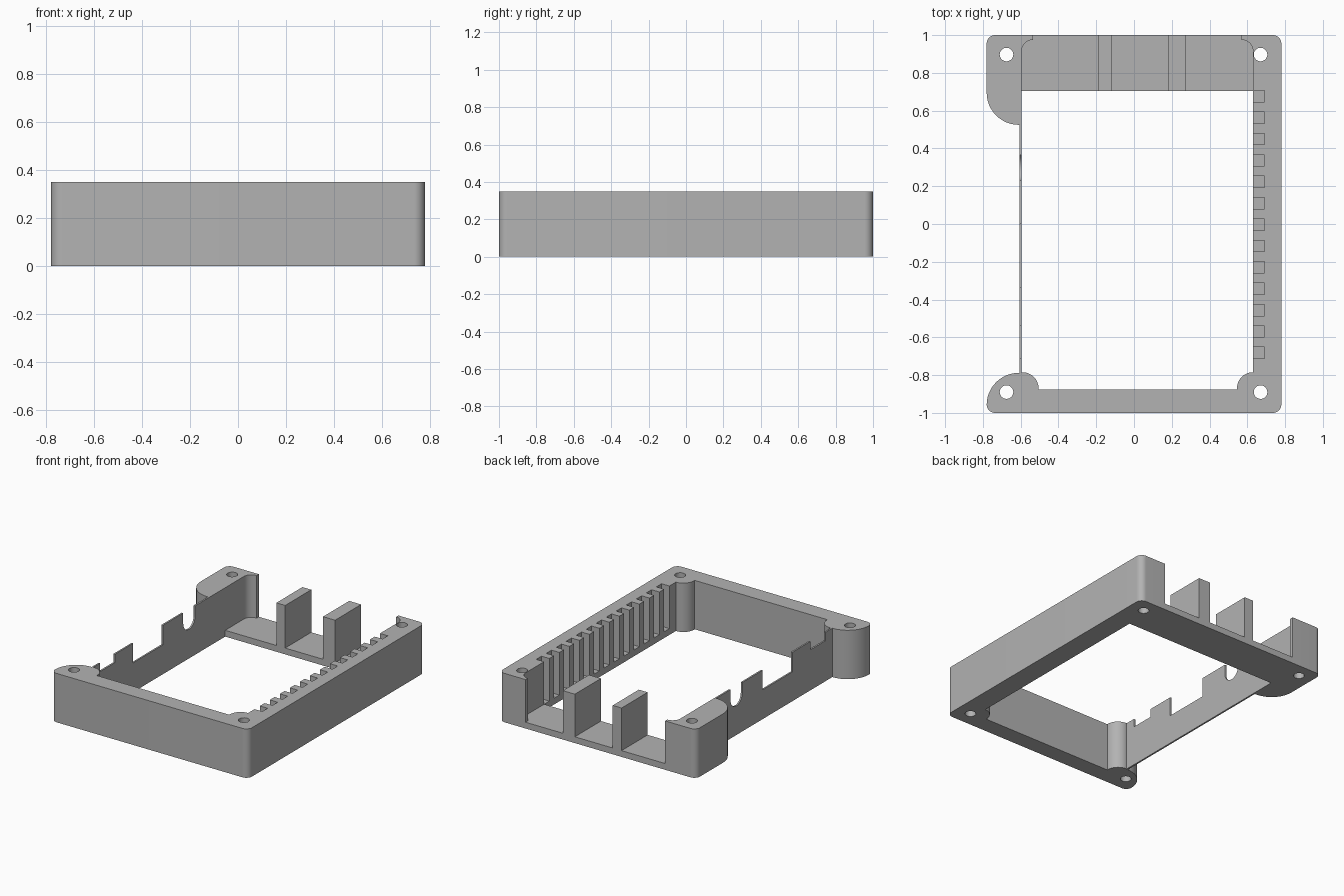
import bpy
import bmesh
from math import sin, cos, radians
from mathutils import Vector

HEIGHT = 0.35
FLOOR = 0.045

if "Cube" in bpy.data.objects:
    bpy.data.objects.remove(bpy.data.objects["Cube"], do_unlink=True)

grey = bpy.data.materials.new("plain grey")
grey.use_nodes = True
grey.diffuse_color = (0.45, 0.45, 0.45, 1)
grey.node_tree.nodes["Principled BSDF"].inputs["Base Color"].default_value = grey.diffuse_color


def arc(cx, cy, r, start, end, steps=12):
    angles = [radians(start + (end - start) * i / steps) for i in range(steps + 1)]
    return [(cx + r * cos(a), cy + r * sin(a)) for a in angles]


def prism(name, points, low, high, along="z"):
    """Extrude a flat outline along z, or a (y, z) outline along x."""
    bm = bmesh.new()
    place = (lambda p: (p[0], p[1], low)) if along == "z" else (lambda p: (low, p[0], p[1]))
    face = bm.faces.new([bm.verts.new(place(p)) for p in points])
    extruded = bmesh.ops.extrude_face_region(bm, geom=[face])["geom"]
    shift = Vector((0, 0, high - low)) if along == "z" else Vector((high - low, 0, 0))
    bmesh.ops.translate(bm, vec=shift, verts=[v for v in extruded if isinstance(v, bmesh.types.BMVert)])
    bmesh.ops.recalc_face_normals(bm, faces=bm.faces)
    mesh = bpy.data.meshes.new(name)
    bm.to_mesh(mesh)
    bm.free()
    obj = bpy.data.objects.new(name, mesh)
    obj.data.materials.append(grey)
    bpy.context.collection.objects.link(obj)
    return obj


def block(name, x0, x1, y0, y1, z0, z1):
    return prism(name, [(x0, y0), (x1, y0), (x1, y1), (x0, y1)], z0, z1)


def cut(target, cutters):
    """Subtract the cutters, bake the result and remove them."""
    for cutter in cutters:
        cutter.hide_render = True
        mod = target.modifiers.new("cut", "BOOLEAN")
        mod.operation = "DIFFERENCE"
        mod.solver = "EXACT"
        mod.object = cutter
    graph = bpy.context.evaluated_depsgraph_get()
    mesh = bpy.data.meshes.new_from_object(target.evaluated_get(graph))
    target.modifiers.clear()
    target.data = mesh
    for cutter in cutters:
        bpy.data.objects.remove(cutter, do_unlink=True)


def screw_hole(x, y):
    return prism("hole_cutter", arc(x, y, 0.036, 0, 345, 23), -0.1, HEIGHT + 0.1)


# Main frame: front wall, thick side wall and three corner posts
outline = (
    arc(-0.735, -0.955, 0.045, 180, 270)
    + arc(0.735, -0.955, 0.045, 270, 360)
    + arc(0.735, 0.955, 0.045, 0, 90)
    + [(0.57, 1), (0.57, 0.975)]
    + arc(0.57, 0.915, 0.06, 90, 0)[1:]
    + arc(0.63, -0.87, 0.085, 90, 180)
    + [(0.545, -0.877), (-0.505, -0.877)]
    + arc(-0.59, -0.87, 0.085, 0, 90)
    + arc(-0.61, -0.958, 0.17, 90, 180)
)
frame = prism("main_frame", outline, 0, HEIGHT)

# Row of slots in the thick side wall, closed at the bottom
slots = []
for i in range(13):
    y = 0.676 - i * 0.1132
    slots.append(block("slot_cutter", 0.6, 0.692, y - 0.03, y + 0.03, FLOOR, HEIGHT + 0.1))
cut(frame, slots + [screw_hole(0.67, 0.897), screw_hole(0.67, -0.89), screw_hole(-0.675, -0.89)])

# Back corner post with a rounded inner corner
post = prism(
    "back_post",
    arc(-0.735, 0.955, 0.045, 90, 180)
    + arc(-0.61, 0.695, 0.17, 180, 270)
    + [(-0.595, 0.525)]
    + arc(-0.535, 0.915, 0.06, 180, 90)
    + [(-0.535, 1)],
    0, HEIGHT,
)
cut(post, [screw_hole(-0.675, 0.897)])

# Thin side wall with port cutouts along its top
wall_profile = (
    [(0.54, 0), (0.54, HEIGHT), (0.364, HEIGHT)]
    + arc(0.297, 0.275, 0.067, 0, -180)
    + [(0.23, HEIGHT), (0, HEIGHT), (0, 0.21), (-0.335, 0.21), (-0.335, HEIGHT)]
    + [(-0.54, HEIGHT), (-0.54, 0.29), (-0.71, 0.29), (-0.71, HEIGHT)]
    + [(-0.82, HEIGHT), (-0.82, 0)]
)
thin_wall = prism("thin_side_wall", wall_profile, -0.607, -0.595, along="x")

# Back floor and the two dividers standing on it
floor = block("back_floor", -0.6, 0.635, 0.705, 1, 0, FLOOR)
narrow = block("narrow_divider", -0.19, -0.12, 0.705, 1, FLOOR, HEIGHT)
wide = block("wide_divider", 0.18, 0.275, 0.705, 1, FLOOR, HEIGHT)

# Smooth the rounded walls and keep edges sharp
bpy.ops.object.select_all(action="DESELECT")
for part in (frame, post, thin_wall):
    part.select_set(True)
bpy.context.view_layer.objects.active = frame
bpy.ops.object.shade_smooth_by_angle(angle=radians(30))
